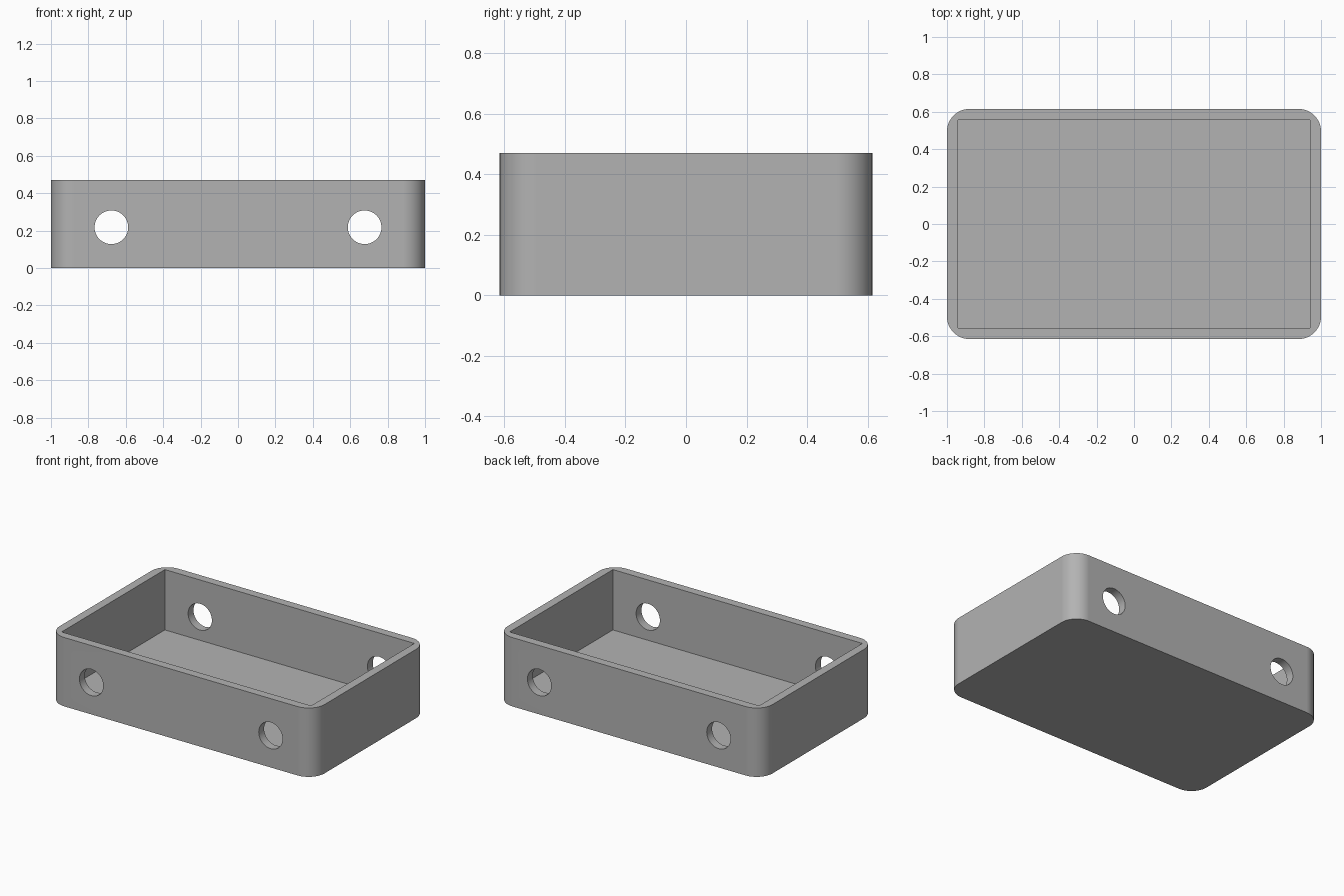
import bpy
import bmesh
import math
from mathutils import Matrix

if "Cube" in bpy.data.objects:
    bpy.data.objects.remove(bpy.data.objects["Cube"], do_unlink=True)

LENGTH, WIDTH, HEIGHT = 2.0, 1.23, 0.47
WALL, CORNER = 0.058, 0.12
HOLE_X, HOLE_Z, HOLE_R = 0.677, 0.218, 0.09

# Plain grey plastic
grey = bpy.data.materials.new("grey")
grey.use_nodes = True
colour = (0.45, 0.45, 0.45, 1)
grey.diffuse_color = colour
grey.node_tree.nodes["Principled BSDF"].inputs["Base Color"].default_value = colour


def make_object(name, bm):
    mesh = bpy.data.meshes.new(name)
    bm.normal_update()
    bm.to_mesh(mesh)
    bm.free()
    mesh.materials.append(grey)
    obj = bpy.data.objects.new(name, mesh)
    bpy.context.collection.objects.link(obj)
    return obj


def block(name, size, z_low, corner=0):
    bm = bmesh.new()
    bmesh.ops.create_cube(bm, size=1)
    bmesh.ops.scale(bm, vec=size, verts=bm.verts)
    bmesh.ops.translate(bm, vec=(0, 0, z_low + size[2] / 2), verts=bm.verts)
    if corner:
        upright = [e for e in bm.edges
                   if abs(e.verts[0].co.z - e.verts[1].co.z) > size[2] / 2]
        bmesh.ops.bevel(bm, geom=upright, offset=corner, segments=12,
                        profile=0.5, affect='EDGES')
    return make_object(name, bm)


def drill(name, x):
    bm = bmesh.new()
    place = Matrix.Translation((x, 0, HOLE_Z)) @ Matrix.Rotation(math.pi / 2, 4, 'X')
    bmesh.ops.create_cone(bm, cap_ends=True, segments=48, radius1=HOLE_R,
                          radius2=HOLE_R, depth=WIDTH * 2, matrix=place)
    return make_object(name, bm)


# Open tray with rounded outer corners and a square-cornered cavity
tray = block("tray", (LENGTH, WIDTH, HEIGHT), 0, CORNER)
cavity = block("cavity_cutter",
               (LENGTH - 2 * WALL, WIDTH - 2 * WALL, HEIGHT), WALL)

# Round holes through the front and back walls
cutters = [cavity, drill("right_hole_cutter", -HOLE_X), drill("left_hole_cutter", HOLE_X)]

bpy.ops.object.select_all(action='DESELECT')
bpy.context.view_layer.objects.active = tray
tray.select_set(True)
for cutter in cutters:
    cut = tray.modifiers.new(cutter.name, 'BOOLEAN')
    cut.operation = 'DIFFERENCE'
    cut.solver = 'EXACT'
    cut.object = cutter
    bpy.ops.object.modifier_apply(modifier=cut.name)
    bpy.data.objects.remove(cutter, do_unlink=True)

# Smooth corners and hole walls, flat sides
bpy.ops.object.shade_smooth_by_angle(angle=math.radians(30))
weighted = tray.modifiers.new("flat_sides", 'WEIGHTED_NORMAL')
weighted.keep_sharp = True
